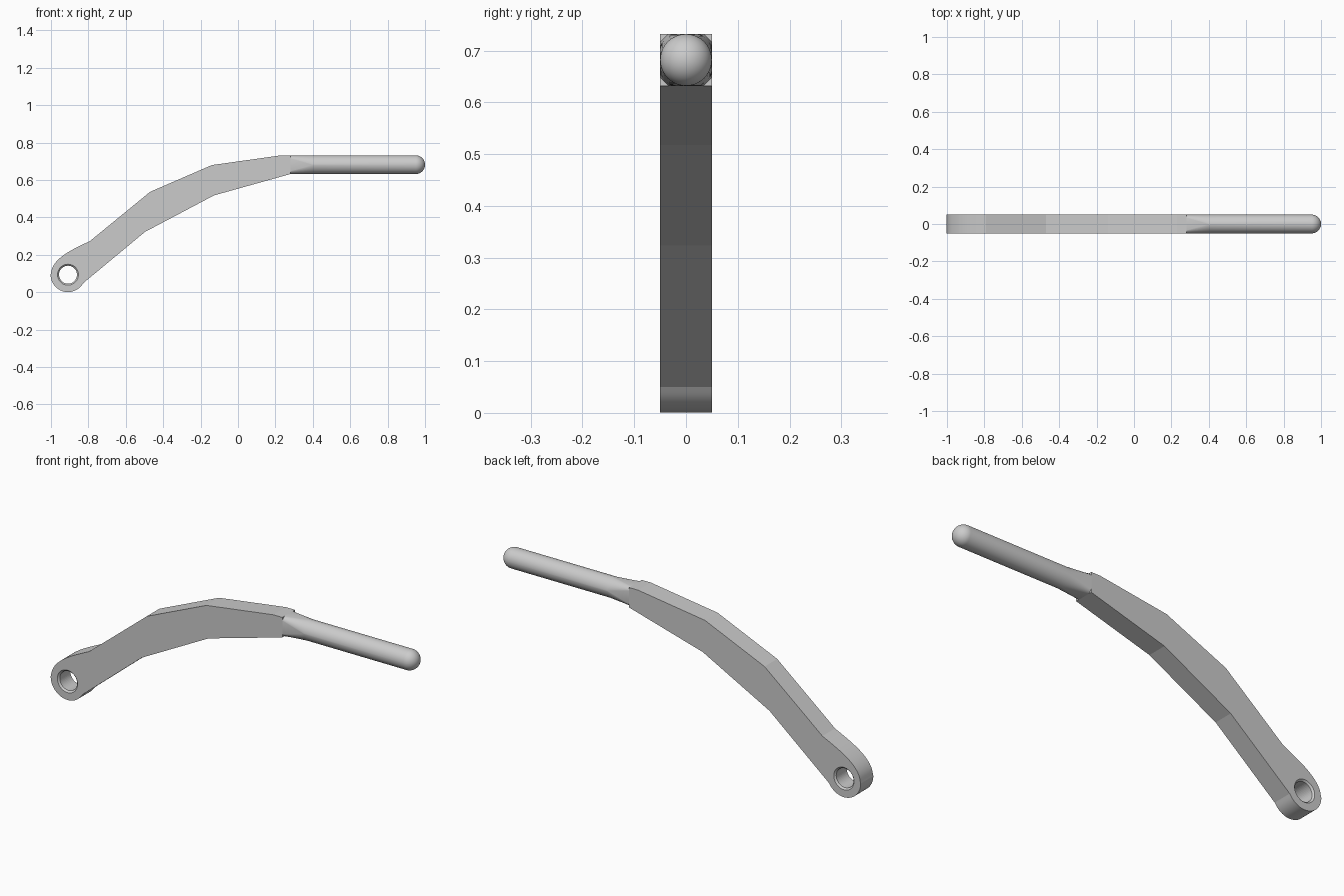
import bpy, bmesh
from math import sin, cos, pi, radians
from mathutils import Vector
from mathutils.geometry import interpolate_bezier

if "Cube" in bpy.data.objects:
    bpy.data.objects.remove(bpy.data.objects["Cube"])

HALF = 0.05                      # half thickness of the lever
PIVOT = (-0.909, 0.094)          # hole centre in x, z


def finish(name, bm, angle):
    bmesh.ops.recalc_face_normals(bm, faces=bm.faces)
    mesh = bpy.data.meshes.new(name)
    bm.to_mesh(mesh)
    bm.free()
    obj = bpy.data.objects.new(name, mesh)
    bpy.context.collection.objects.link(obj)
    bpy.ops.object.select_all(action='DESELECT')
    obj.select_set(True)
    bpy.context.view_layer.objects.active = obj
    bpy.ops.object.shade_smooth_by_angle(angle=radians(angle))
    return obj


def loft(bm, rings):
    loops = [[bm.verts.new(p) for p in ring] for ring in rings]
    for a, b in zip(loops, loops[1:]):
        n = len(a)
        for i in range(n):
            j = (i + 1) % n
            bm.faces.new((a[i], a[j], b[j], b[i]))
    return loops


def loop_edges(bm, loop):
    return [bm.edges.get((loop[i - 1], loop[i])) for i in range(len(loop))]


def circle(r, start=0, end=2 * pi, n=48):
    return [(PIVOT[0] + r * cos(start + (end - start) * i / n),
             PIVOT[1] + r * sin(start + (end - start) * i / n)) for i in range(n)]


# Arm: bent side profile with a rounded eye at the lower end
straight = [(-0.497, 0.323), (-0.128, 0.518), (0.28, 0.632),
            (0.28, 0.732), (0.23, 0.732), (-0.14, 0.68), (-0.47, 0.537)]
shoulder = [(p.x, p.y) for p in interpolate_bezier(
    Vector((-0.79, 0.275)), Vector((-0.87, 0.235)),
    Vector((-1.0, 0.185)), Vector((-1.0, 0.094)), 24)][:-1]
eye = circle(0.093, pi, pi + radians(150), 30)
outline = straight + shoulder + eye + [(-0.826, 0.05)]

bm = bmesh.new()
outer = loft(bm, [[(x, y, z) for x, z in outline] for y in (-HALF, HALF)])
# Chamfered pivot hole
hole = loft(bm, [[(x, y, z) for x, z in circle(r)]
                 for y, r in ((-HALF, 0.056), (-0.042, 0.048), (0.042, 0.048), (HALF, 0.056))])
for o, h in ((outer[0], hole[0]), (outer[1], hole[-1])):
    bmesh.ops.triangle_fill(bm, use_beauty=True, edges=loop_edges(bm, o) + loop_edges(bm, h))
finish("arm", bm, 7)

# Handle: chamfered square blending into a round bar with a domed tip
R, ZC, K = 0.05, 0.682, 0.034
N = 16                           # segments per quarter


def square_ring(x):
    pts = []
    for q in range(4):
        for i in range(N + 1):
            t = i / N
            a, b = R + (K - R) * t, K + (R - K) * t
            c, s = round(cos(q * pi / 2)), round(sin(q * pi / 2))
            pts.append((x, a * c - b * s, ZC + a * s + b * c))
    return pts


def round_ring(x, r):
    # quarter ends are nearly doubled so the flats taper to a point
    pts = []
    for q in range(4):
        for i in range(N + 1):
            a = q * pi / 2 + 0.01 + (pi / 2 - 0.02) * i / N
            pts.append((x, r * cos(a), ZC + r * sin(a)))
    return pts


bm = bmesh.new()
rings = [square_ring(0.28), round_ring(0.40, R), round_ring(0.95, R)]
rings += [round_ring(0.95 + R * sin(a), R * cos(a))
          for a in (pi / 2 * i / 16 for i in range(1, 16))]
loops = loft(bm, rings)
bm.faces.new(loops[0])
tip = bm.verts.new((1.0, 0, ZC))
last = loops[-1]
for i in range(len(last)):
    bm.faces.new((last[i - 1], last[i], tip))
finish("handle", bm, 20)
